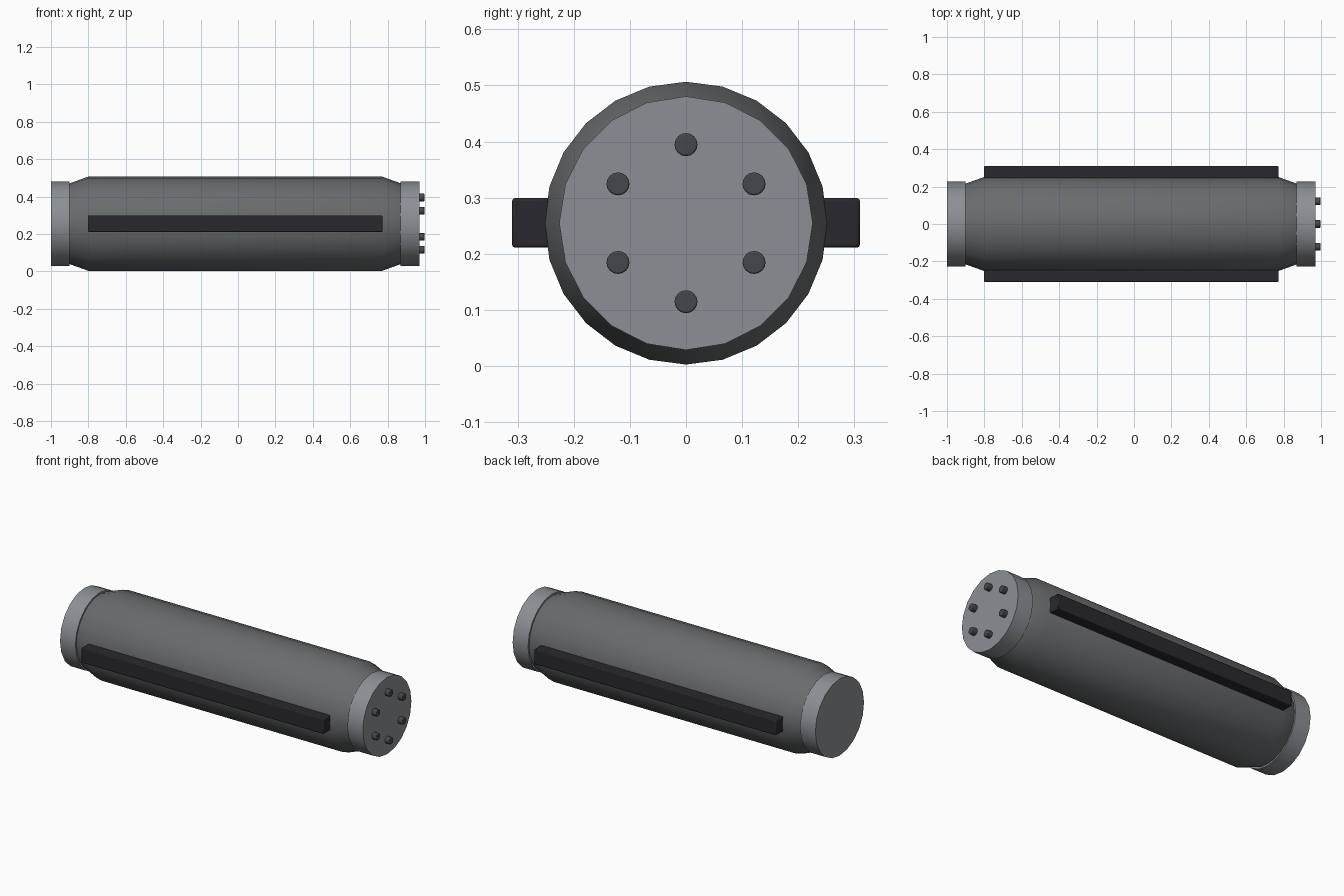
import bpy
import math

if "Cube" in bpy.data.objects:
    bpy.data.objects.remove(bpy.data.objects["Cube"])

ZC = 0.2545  # height of the long axis


def material(name, rgb):
    m = bpy.data.materials.new(name)
    m.diffuse_color = (*rgb, 1)
    m.use_nodes = True
    m.node_tree.nodes["Principled BSDF"].inputs["Base Color"].default_value = m.diffuse_color
    return m


body_grey = material("body_grey", (0.14, 0.15, 0.155))
cap_grey = material("cap_grey", (0.26, 0.28, 0.30))
rail_black = material("rail_black", (0.022, 0.022, 0.026))
bolt_grey = material("bolt_grey", (0.06, 0.065, 0.07))


def finish(ob, name, mat, bevel=0):
    ob.name = name
    ob.data.materials.append(mat)
    if bevel:
        b = ob.modifiers.new("bevel", 'BEVEL')
        b.width = bevel
        b.segments = 2
    bpy.ops.object.select_all(action='DESELECT')
    ob.select_set(True)
    bpy.context.view_layer.objects.active = ob
    bpy.ops.object.shade_smooth_by_angle(angle=math.radians(30))


def lathe(name, profile, sides, mat, y=0, z=ZC, bevel=0):
    """Closed solid turned around the x axis; profile is (x, radius) pairs."""
    verts, faces = [], []
    for x, r in profile:
        for i in range(sides):
            a = 2 * math.pi * i / sides
            verts.append((x, r * math.sin(a), r * math.cos(a)))
    for k in range(len(profile) - 1):
        for i in range(sides):
            j = (i + 1) % sides
            a, b = k * sides, (k + 1) * sides
            faces.append((a + i, b + i, b + j, a + j))
    faces.append(tuple(range(sides)))
    last = (len(profile) - 1) * sides
    faces.append(tuple(last + i for i in reversed(range(sides))))
    me = bpy.data.meshes.new(name)
    me.from_pydata(verts, [], faces)
    me.flip_normals()
    ob = bpy.data.objects.new(name, me)
    ob.location = (0, y, z)
    bpy.context.collection.objects.link(ob)
    finish(ob, name, mat, bevel)


# Main barrel with tapered ends
lathe("barrel", [(-0.90, 0.216), (-0.80, 0.252), (0.77, 0.252), (0.87, 0.216)],
      24, body_grey)

# End caps
lathe("rear_cap", [(-1.0, 0.226), (-0.90, 0.226)], 20, cap_grey)
lathe("front_cap", [(0.87, 0.226), (0.97, 0.226)], 20, cap_grey)

# Ring of bolts on the front cap
for n in range(6):
    a = math.radians(60 * n)
    lathe(f"bolt_{n + 1}", [(0.96, 0.0205), (0.997, 0.0205)], 16, bolt_grey,
          0.14 * math.sin(a), ZC + 0.14 * math.cos(a), 0.003)

# Side rails
for side, name in ((-1, "front_rail"), (1, "back_rail")):
    bpy.ops.mesh.primitive_cube_add(size=1, location=(-0.015, side * 0.265, 0.255))
    rail = bpy.context.object
    rail.scale = (1.575, 0.09, 0.088)
    bpy.ops.object.transform_apply(location=False, rotation=False, scale=True)
    finish(rail, name, rail_black, 0.005)
